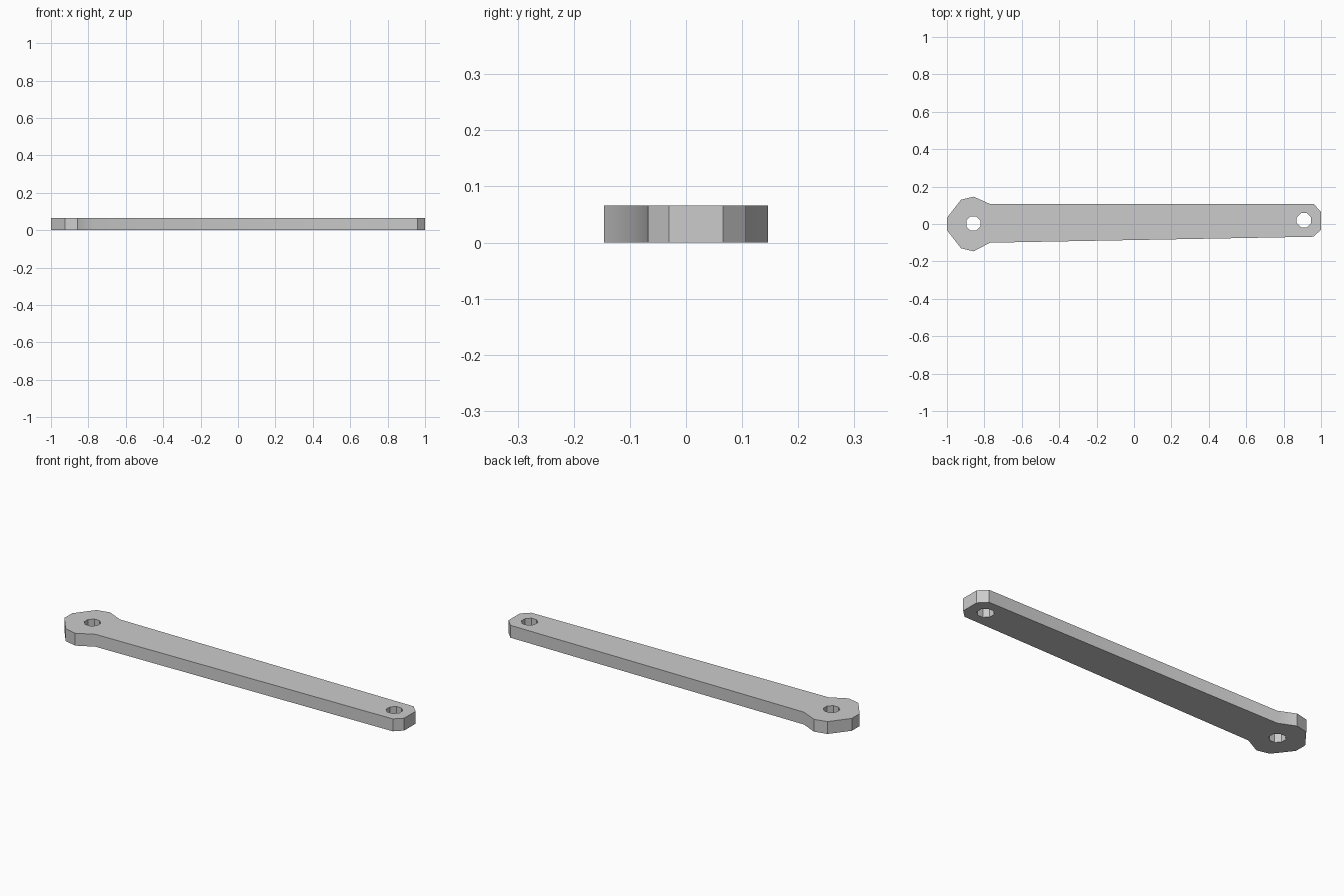
import bpy
import bmesh
from math import cos, sin, pi, radians

if "Cube" in bpy.data.objects:
    bpy.data.objects.remove(bpy.data.objects["Cube"])

THICK = 0.066

grey = bpy.data.materials.new("plain grey")
grey.use_nodes = True
colour = (0.6, 0.6, 0.6, 1)
grey.diffuse_color = colour
grey.node_tree.nodes["Principled BSDF"].inputs["Base Color"].default_value = colour


def plate(name, outline, low, high):
    """Extrude a flat outline from z = low to z = high."""
    bm = bmesh.new()
    face = bm.faces.new([bm.verts.new((x, y, low)) for x, y in outline])
    top = bmesh.ops.extrude_face_region(bm, geom=[face])["geom"]
    bmesh.ops.translate(bm, vec=(0, 0, high - low),
                        verts=[v for v in top if isinstance(v, bmesh.types.BMVert)])
    bmesh.ops.recalc_face_normals(bm, faces=bm.faces)
    mesh = bpy.data.meshes.new(name)
    bm.to_mesh(mesh)
    bm.free()
    mesh.materials.append(grey)
    obj = bpy.data.objects.new(name, mesh)
    bpy.context.collection.objects.link(obj)
    return obj


# Flared head at the left, mirrored about its own axis
head = [(-1, 0.033), (-0.925, 0.13), (-0.857, 0.146)]
outline = head + [(-0.77, 0.107), (0.96, 0.107), (1, 0.066),
                  (1, -0.03), (0.96, -0.068), (-0.77, -0.1)]
outline += [(x, -y) for x, y in reversed(head)]
arm = plate("link_arm", outline, 0, THICK)

# Eight-sided pivot holes
for name, cx, cy in (("head_hole", -0.859, 0.002), ("tip_hole", 0.908, 0.02)):
    ring = [(cx + 0.041 * cos((i + 0.5) * pi / 4), cy + 0.041 * sin((i + 0.5) * pi / 4))
            for i in range(8)]
    cutter = plate(name + "_cutter", ring, -0.05, THICK + 0.05)
    cutter.hide_render = True
    cutter.hide_set(True)
    cut = arm.modifiers.new(name, "BOOLEAN")
    cut.operation = "DIFFERENCE"
    cut.solver = "EXACT"
    cut.object = cutter

# Apply the cuts and shade
bpy.ops.object.select_all(action="DESELECT")
arm.select_set(True)
bpy.context.view_layer.objects.active = arm
for mod in list(arm.modifiers):
    bpy.ops.object.modifier_apply(modifier=mod.name)
bpy.ops.object.shade_smooth_by_angle(angle=radians(30))
